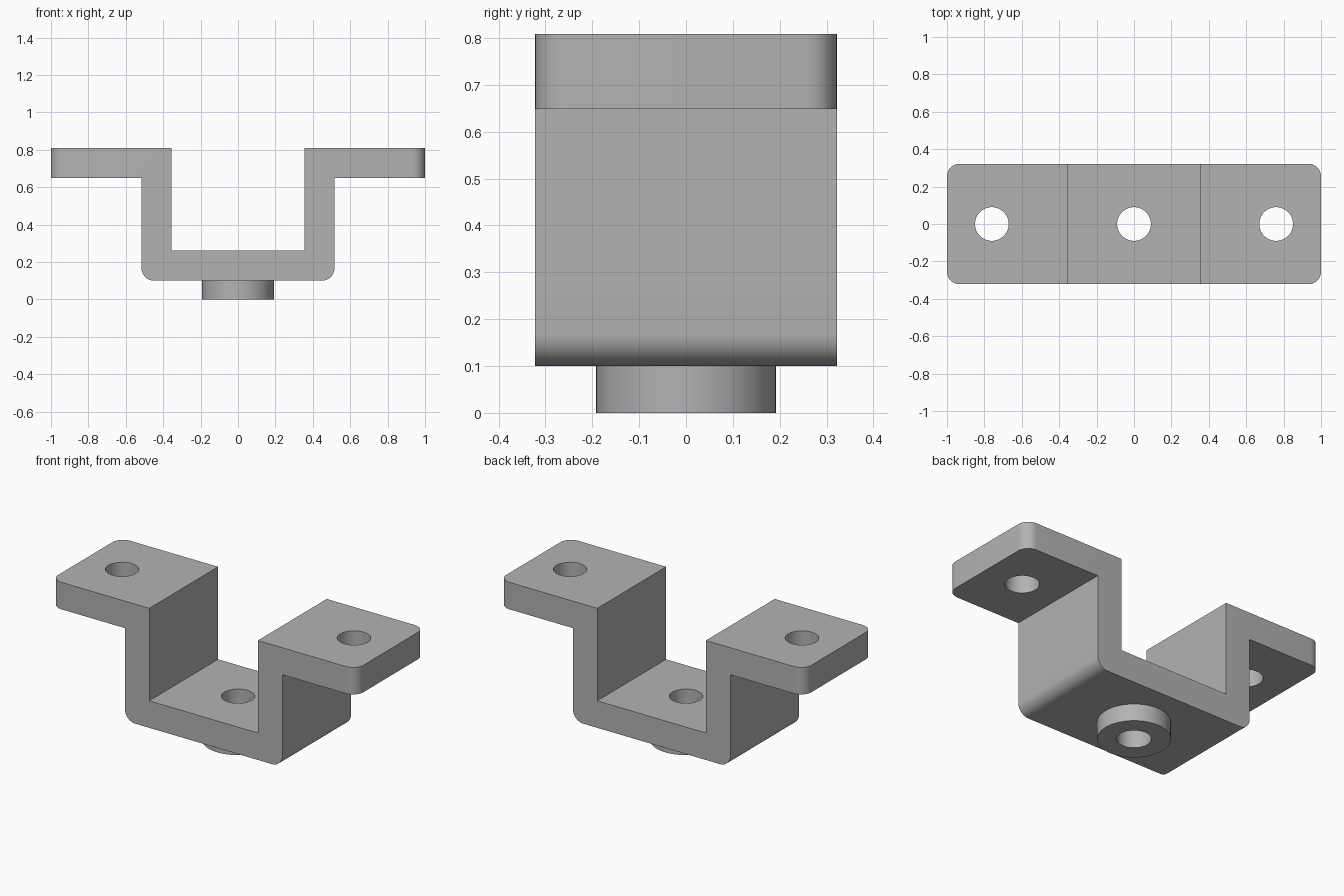
import bpy
import bmesh
from mathutils import Vector

default = bpy.data.objects.get("Cube")
if default:
    bpy.data.objects.remove(default, do_unlink=True)

HALF_DEPTH = 0.322
ARM_IN, ARM_OUT = 0.356, 0.516
BASE_Z, FLOOR_Z, WING_Z, TOP_Z = 0.1, 0.26, 0.648, 0.808
HOLE_X, HOLE_R, BOSS_R = 0.76, 0.09, 0.192
CORNER_R = 0.068

steel = bpy.data.materials.new("plain grey")
steel.use_nodes = True
grey = (0.45, 0.45, 0.45, 1)
steel.diffuse_color = grey
steel.node_tree.nodes["Principled BSDF"].inputs["Base Color"].default_value = grey


def add_object(name, bm):
    bmesh.ops.recalc_face_normals(bm, faces=bm.faces)
    mesh = bpy.data.meshes.new(name)
    bm.to_mesh(mesh)
    bm.free()
    mesh.materials.append(steel)
    obj = bpy.data.objects.new(name, mesh)
    bpy.context.collection.objects.link(obj)
    return obj


def cylinder(name, x, radius, z0, z1):
    bm = bmesh.new()
    bmesh.ops.create_cone(bm, cap_ends=True, segments=64, radius1=radius,
                          radius2=radius, depth=z1 - z0)
    bmesh.ops.translate(bm, verts=bm.verts, vec=(x, 0, (z0 + z1) / 2))
    return add_object(name, bm)


def combine(target, tool, operation):
    mod = target.modifiers.new(tool.name, "BOOLEAN")
    mod.operation = operation
    mod.solver = "EXACT"
    mod.object = tool
    bpy.context.view_layer.objects.active = target
    bpy.ops.object.modifier_apply(modifier=mod.name)
    bpy.data.objects.remove(tool, do_unlink=True)


# Hat-shaped strap: mirrored half profile swept front to back
half = [(ARM_OUT, BASE_Z), (ARM_OUT, WING_Z), (1, WING_Z),
        (1, TOP_Z), (ARM_IN, TOP_Z), (ARM_IN, FLOOR_Z)]
profile = half + [(-x, z) for x, z in reversed(half)]
bm = bmesh.new()
front = bm.faces.new([bm.verts.new((x, -HALF_DEPTH, z)) for x, z in profile])
swept = bmesh.ops.extrude_face_region(bm, geom=[front], use_keep_orig=True)
bmesh.ops.translate(bm, vec=Vector((0, 2 * HALF_DEPTH, 0)),
                    verts=[g for g in swept["geom"] if isinstance(g, bmesh.types.BMVert)])
bmesh.ops.recalc_face_normals(bm, faces=bm.faces)


# Round the wing corners and the two lower bends
def is_rounded(edge):
    a, b = (v.co for v in edge.verts)
    wing_corner = abs(a.x) > 0.99 and abs(a.z - b.z) > 0.1
    lower_bend = (abs(a.z - BASE_Z) < 0.01 and abs(b.z - BASE_Z) < 0.01
                  and abs(a.y - b.y) > 0.1)
    return wing_corner or lower_bend


bmesh.ops.bevel(bm, geom=[e for e in bm.edges if is_rounded(e)], offset=CORNER_R,
                offset_type="OFFSET", segments=10, profile=0.5, affect="EDGES")
bracket = add_object("bracket", bm)

# Boss under the floor, then the three bolt holes
combine(bracket, cylinder("boss", 0, BOSS_R, 0, 0.18), "UNION")
for x in (-HOLE_X, 0, HOLE_X):
    combine(bracket, cylinder("hole_cutter", x, HOLE_R, -0.2, 1), "DIFFERENCE")

bpy.ops.object.select_all(action="DESELECT")
bracket.select_set(True)
bpy.context.view_layer.objects.active = bracket
bpy.ops.object.shade_smooth_by_angle(angle=0.5)
